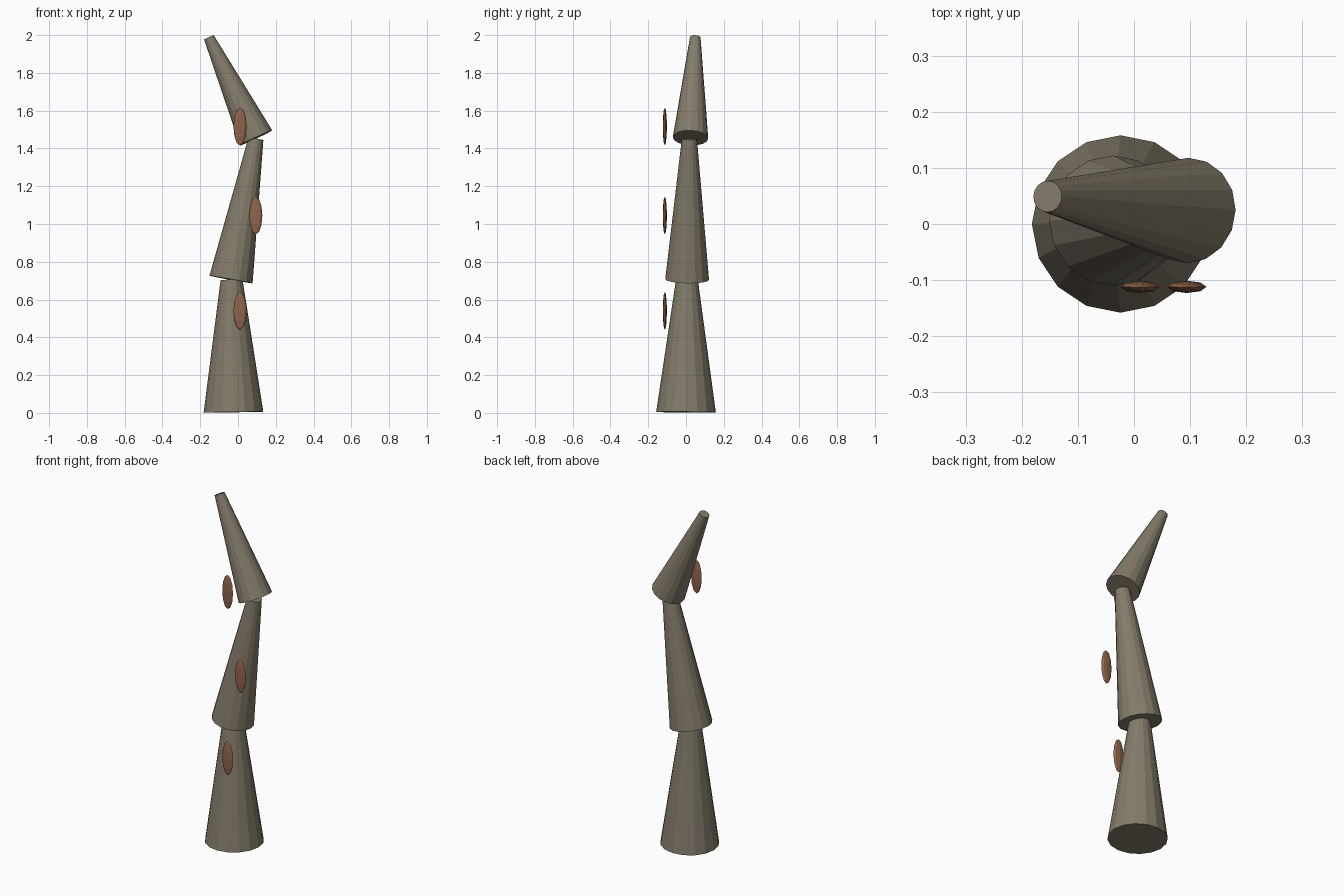
import bpy
from mathutils import Vector

if "Cube" in bpy.data.objects:
    bpy.data.objects.remove(bpy.data.objects["Cube"])


def material(name, rgb):
    mat = bpy.data.materials.new(name)
    mat.diffuse_color = (*rgb, 1.0)
    mat.use_nodes = True
    mat.node_tree.nodes["Principled BSDF"].inputs["Base Color"].default_value = mat.diffuse_color
    return mat


bark = material("grey_brown_bark", (0.23, 0.20, 0.145))
rust = material("rust_brown", (0.28, 0.13, 0.07))


def segment(name, base, top, r_base, r_top):
    """Tapered 16-sided trunk piece running from base to top."""
    a, b = Vector(base), Vector(top)
    axis = b - a
    bpy.ops.mesh.primitive_cone_add(vertices=16, radius1=r_base, radius2=r_top,
                                    depth=axis.length, location=(a + b) / 2)
    obj = bpy.context.object
    obj.name = name
    obj.rotation_mode = 'QUATERNION'
    obj.rotation_quaternion = Vector((0, 0, 1)).rotation_difference(axis)
    obj.data.materials.append(bark)


def flake(name, x, z):
    """Thin upright spindle standing in front of the trunk."""
    bpy.ops.mesh.primitive_uv_sphere_add(segments=8, ring_count=6, radius=1,
                                         location=(x, -0.112, z))
    obj = bpy.context.object
    obj.name = name
    obj.scale = (0.035, 0.011, 0.10)
    obj.data.materials.append(rust)


# Stacked, bending trunk
segment("lower_trunk", (-0.024, 0.0, 0.004), (-0.034, 0.005, 0.705), 0.158, 0.058)
segment("middle_trunk", (-0.037, 0.006, 0.706), (0.095, 0.018, 1.452), 0.116, 0.040)
segment("upper_trunk", (0.096, 0.024, 1.456), (-0.154, 0.049, 1.988), 0.094, 0.028)

# Bark flakes, one per segment
for label, x, z in (("lower", 0.011, 0.54), ("middle", 0.094, 1.045), ("upper", 0.011, 1.516)):
    flake(label + "_bark_flake", x, z)
